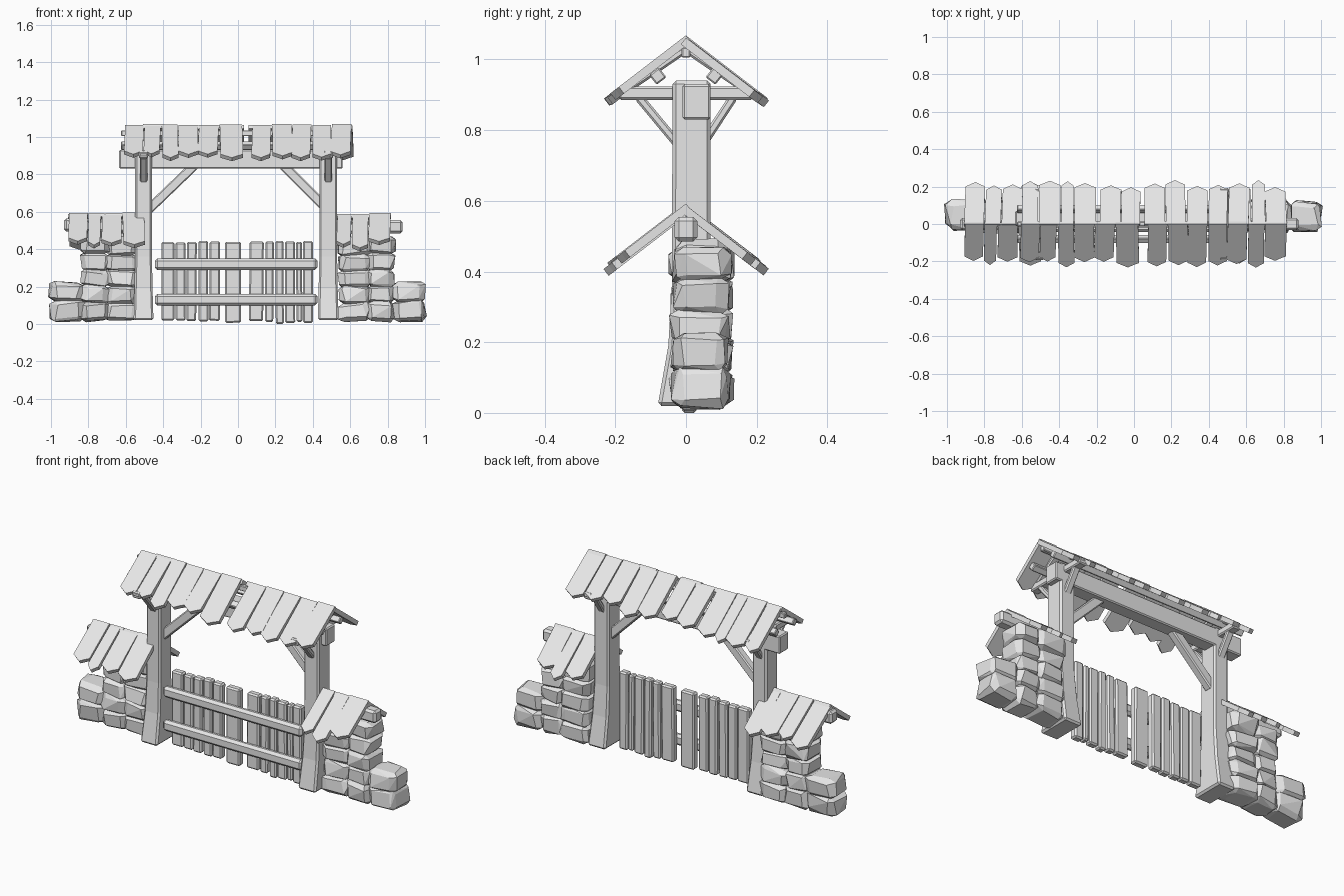
import bpy, bmesh, random
from math import radians, cos, sin
from mathutils import Vector, Matrix

random.seed(4)
if "Cube" in bpy.data.objects:
    bpy.data.objects.remove(bpy.data.objects["Cube"])

GREY = (0.8, 0.8, 0.8, 1)
mat = bpy.data.materials.new("light grey")
mat.use_nodes = True
mat.diffuse_color = GREY
mat.node_tree.nodes["Principled BSDF"].inputs["Base Color"].default_value = GREY


def jit(a):
    return random.uniform(-a, a)


def finish(name, bm):
    bmesh.ops.recalc_face_normals(bm, faces=bm.faces)
    mesh = bpy.data.meshes.new(name)
    bm.to_mesh(mesh)
    bm.free()
    mesh.materials.append(mat)
    ob = bpy.data.objects.new(name, mesh)
    bpy.context.collection.objects.link(ob)
    return ob


def chamfer(ob, width):
    mod = ob.modifiers.new("chamfer", "BEVEL")
    mod.width = width
    mod.segments = 1


def beam(name, p, q, w, h, bevel=0.006, roll=0):
    """Squared timber from p to q: w is level, h is upright."""
    p, q = Vector(p), Vector(q)
    along = (q - p).normalized()
    up = Vector((0, 0, 1)) if abs(along.z) < 0.95 else Vector((0, 1, 0))
    side = up.cross(along).normalized()
    top = along.cross(side)
    rot = Matrix((along, side, top)).transposed().to_4x4()
    bm = bmesh.new()
    bmesh.ops.create_cube(bm, size=1)
    bm.transform(Matrix.Translation((p + q) / 2) @ rot
                 @ Matrix.Rotation(roll, 4, "X")
                 @ Matrix.Diagonal(((q - p).length, w, h, 1)))
    ob = finish(name, bm)
    chamfer(ob, bevel)
    return ob


def loft(name, rings):
    """Post skinned through rectangles (z, x0, x1, y0, y1)."""
    bm = bmesh.new()
    loops = [[bm.verts.new(c) for c in
              ((x0, y0, z), (x1, y0, z), (x1, y1, z), (x0, y1, z))]
             for z, x0, x1, y0, y1 in rings]
    bm.faces.new(loops[0])
    bm.faces.new(loops[-1])
    for a, b in zip(loops, loops[1:]):
        for i in range(4):
            j = (i + 1) % 4
            bm.faces.new((a[i], a[j], b[j], b[i]))
    chamfer(finish(name, bm), 0.01)


SLOPE = radians(37.5)


def shingle(name, x0, x1, ridge, side, reach):
    """Pointed roof board running down from the ridge; side is -1 front, 1 back."""
    length = reach / cos(SLOPE)
    w = x1 - x0
    skew, lift = jit(0.008), jit(0.004)
    shoulder = length - 0.03
    outline = [(0, 0), (w, 0), (w + skew, shoulder), (w * 0.78 + skew, shoulder + 0.012),
               (w / 2 + skew, length), (w * 0.2 + skew, shoulder + 0.012), (skew, shoulder)]
    bm = bmesh.new()
    rows = []
    for t in (0, 0.024):
        rows.append([bm.verts.new((
            x0 + u,
            side * (v * cos(SLOPE) - t * sin(SLOPE)),
            ridge + lift - v * sin(SLOPE) - t * cos(SLOPE))) for u, v in outline])
    bm.faces.new(rows[0])
    bm.faces.new(rows[1])
    n = len(outline)
    for i in range(n):
        j = (i + 1) % n
        bm.faces.new((rows[0][i], rows[0][j], rows[1][j], rows[1][i]))
    finish(name, bm)


def shingle_row(name, edges, ridge, side):
    for i, (a, b) in enumerate(zip(edges, edges[1:])):
        shingle(f"{name}_{i}", a + 0.002, b - 0.003, ridge, side,
                0.215 + random.uniform(-0.02, 0.02))


def stone(name, x0, x1, y0, y1, z0, z1):
    """Rough faceted block."""
    bm = bmesh.new()
    bmesh.ops.create_cube(bm, size=1)
    bmesh.ops.bevel(bm, geom=bm.edges[:], offset=0.17, segments=1, affect="EDGES")
    for v in bm.verts:
        v.co += Vector((jit(0.07), jit(0.07), jit(0.06)))
    hull = bmesh.ops.convex_hull(bm, input=bm.verts[:])
    bmesh.ops.delete(bm, geom=list(set(g for g in hull["geom_interior"] if g.is_valid)),
                     context="VERTS")
    bmesh.ops.dissolve_limit(bm, angle_limit=radians(9), verts=bm.verts[:], edges=bm.edges[:])
    bm.transform(Matrix.Translation(((x0 + x1) / 2, (y0 + y1) / 2, (z0 + z1) / 2))
                 @ Matrix.Rotation(jit(0.06), 4, "Y")
                 @ Matrix.Diagonal((x1 - x0, y1 - y0, z1 - z0, 1)))
    finish(name, bm)


# Gate posts with flared feet
for name, x0, x1 in (("right_post", -0.55, -0.46), ("left_post", 0.435, 0.53)):
    loft(name, [(0.02, x0 - 0.008, x1 + 0.008, -0.08, 0.115),
                (0.19, x0 - 0.004, x1 + 0.003, -0.05, 0.085),
                (0.36, x0, x1, -0.04, 0.07),
                (0.94, x0, x1, -0.038, 0.07)])

# Lintel and its knee braces
beam("lintel", (-0.635, 0.03, 0.88), (0.56, 0.03, 0.88), 0.08, 0.1)
beam("right_brace", (-0.48, 0.02, 0.61), (-0.22, 0.02, 0.86), 0.045, 0.05)
beam("left_brace", (0.46, 0.02, 0.63), (0.23, 0.02, 0.86), 0.045, 0.05)

# Roof trusses over both posts
for name, x in (("right", -0.505), ("left", 0.483)):
    beam(f"{name}_tie", (x, -0.19, 0.905), (x, 0.19, 0.905), 0.05, 0.038)
    for side, label in ((-1, "front"), (1, "back")):
        beam(f"{name}_{label}_rafter", (x, side * 0.19, 0.9), (x, 0, 1.03), 0.045, 0.022)
        beam(f"{name}_{label}_strut", (x, side * 0.035 + 0.012, 0.76),
             (x, side * 0.135, 0.895), 0.04, 0.025)

# Purlins and ridge pole
for side, label in ((-1, "front"), (1, "back")):
    beam(f"{label}_purlin", (-0.625, side * 0.08, 0.953), (0.59, side * 0.08, 0.953),
         0.035, 0.035, 0.004, -side * SLOPE)
beam("ridge_pole", (-0.625, 0, 1.02), (0.59, 0, 1.02), 0.025, 0.03, 0.004)

# Main roof shingles
shingle_row("roof_front_right", [-0.605, -0.5, -0.41, -0.32, -0.21, -0.1, 0.025], 1.065, -1)
shingle_row("roof_front_left", [0.075, 0.18, 0.29, 0.395, 0.5, 0.61], 1.065, -1)
shingle_row("roof_back_right", [-0.6, -0.51, -0.39, -0.32, -0.2], 1.065, 1)
shingle_row("roof_back_middle", [-0.185, -0.07, 0.035], 1.065, 1)
shingle_row("roof_back_left", [0.055, 0.17, 0.28, 0.395, 0.5, 0.615], 1.065, 1)

# Small roofs over the walls
shingle_row("right_cap_front", [-0.905, -0.8, -0.73, -0.62, -0.5], 0.592, -1)
shingle_row("right_cap_back", [-0.91, -0.8, -0.71, -0.6, -0.5], 0.592, 1)
shingle_row("left_cap_front", [0.53, 0.61, 0.7, 0.82], 0.59, -1)
shingle_row("left_cap_back", [0.52, 0.63, 0.705, 0.82], 0.59, 1)
beam("right_cap_beam", (-0.93, 0, 0.53), (-0.53, 0, 0.525), 0.065, 0.07, 0.012)
beam("left_cap_beam", (0.51, 0, 0.52), (0.88, 0, 0.52), 0.065, 0.07, 0.012)

# Stepped stone walls: outer edge, inner edge, heights of the courses
columns = [(1.0, 0.83, [0.02, 0.12, 0.22]),
           (0.835, 0.695, [0.02, 0.115, 0.2, 0.285, 0.38, 0.46]),
           (0.705, 0.54, [0.02, 0.11, 0.2, 0.285, 0.365, 0.48])]
for side, label in ((-1, "right"), (1, "left")):
    for c, (outer, inner, levels) in enumerate(columns):
        for r, (z0, z1) in enumerate(zip(levels, levels[1:])):
            a, b = sorted((side * outer, side * inner))
            shift = jit(0.008)
            stone(f"{label}_stone_{c}_{r}", a - 0.002, b + 0.002,
                  -0.035 + shift, 0.12 + shift, z0 - 0.004, z1 + 0.006)

# Fence rails
for z, label in ((0.13, "lower"), (0.32, "upper")):
    beam(f"{label}_rail", (-0.445, -0.024, z), (0.425, -0.024, z), 0.04, 0.062, 0.014)

# Fence pickets
right_set = [(-0.41, -0.34), (-0.335, -0.28), (-0.273, -0.22),
             (-0.212, -0.16), (-0.152, -0.095), (-0.07, 0.015)]
left_set = [(0.062, 0.138), (0.147, 0.192), (0.2, 0.243),
            (0.25, 0.305), (0.31, 0.342), (0.347, 0.4)]
for i, (a, b) in enumerate(right_set + left_set):
    x, foot = (a + b) / 2, random.uniform(0.005, 0.02)
    if i == 8:
        foot = 0
    beam(f"picket_{i}", (x + jit(0.004), 0.009, foot), (x, 0.009, 0.44 + jit(0.005)),
         b - a, 0.042, 0.008)
